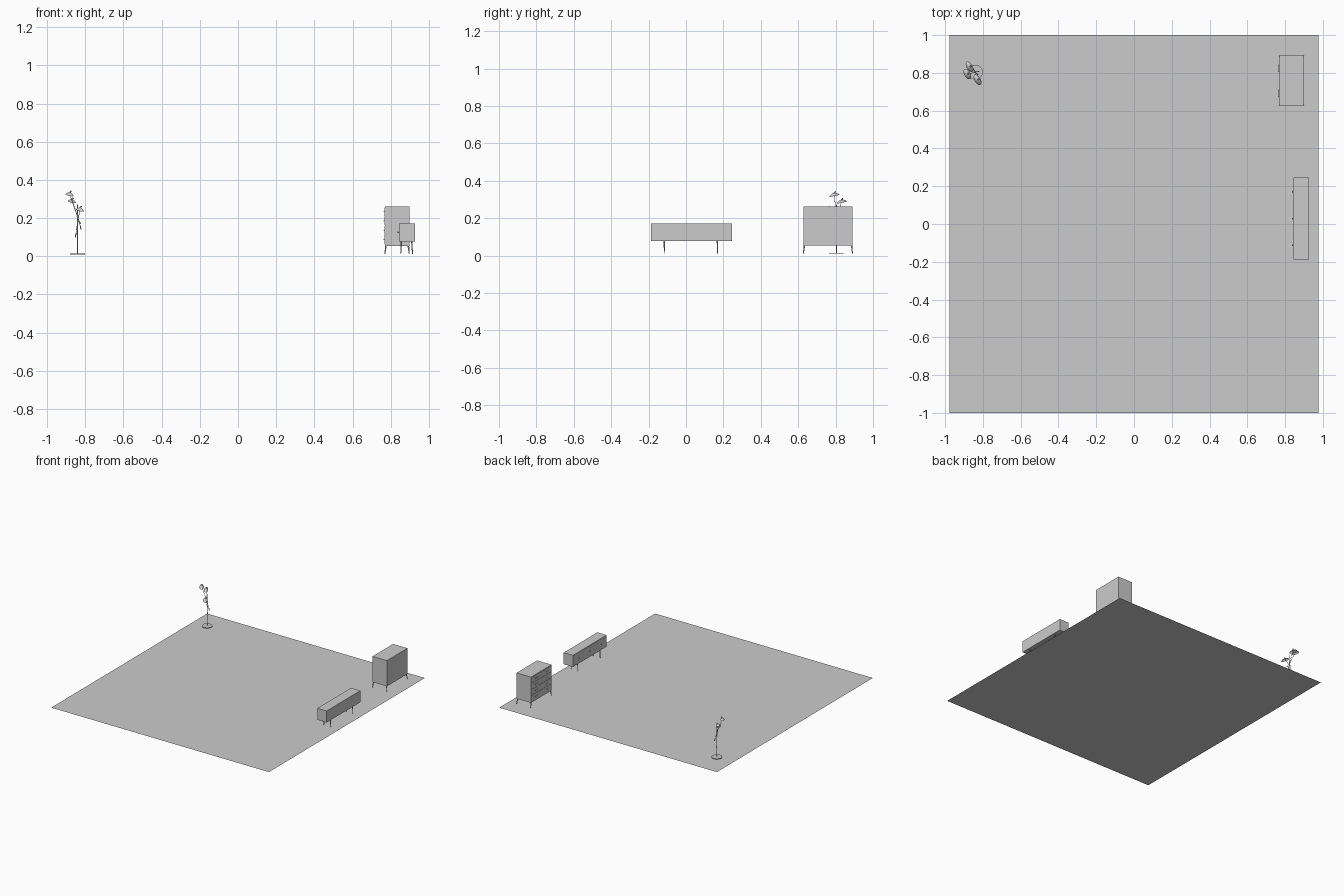
import bpy, math
from mathutils import Vector

if "Cube" in bpy.data.objects:
    bpy.data.objects.remove(bpy.data.objects["Cube"])

FOOT = 0.012


def box(name, x0, x1, y0, y1, z0, z1):
    bpy.ops.mesh.primitive_cube_add(size=1, location=((x0+x1)/2, (y0+y1)/2, (z0+z1)/2))
    o = bpy.context.object
    o.name = name
    o.scale = (x1-x0, y1-y0, z1-z0)
    bpy.ops.object.transform_apply(location=False, rotation=False, scale=True)
    return o


def rod(name, a, b, r1, r2=None, sides=12):
    a, b = Vector(a), Vector(b)
    d = b - a
    bpy.ops.mesh.primitive_cone_add(vertices=sides, radius1=r1, radius2=r1 if r2 is None else r2,
                                    depth=d.length, location=(a+b)/2)
    o = bpy.context.object
    o.name = name
    o.rotation_euler = d.to_track_quat('Z', 'Y').to_euler()
    bpy.ops.object.shade_smooth_by_angle()
    return o


# Floor
bpy.ops.mesh.primitive_plane_add(size=2)
floor = bpy.context.object
floor.name = "floor"
floor.scale = (0.978, 1, 1)

# Chest of drawers: carcass, base rails, splayed legs
cx0, cx1, cy0, cy1, cz0, cz1 = 0.769, 0.898, 0.627, 0.891, 0.06, 0.262
box("chest_body", cx0, cx1, cy0, cy1, cz0, cz1)
for y in (cy0, cy1 - 0.006):
    box("chest_side_rail", cx0, cx1, y, y + 0.006, 0.053, cz0)
for x in (cx0, cx1 - 0.006):
    box("chest_long_rail", x, x + 0.006, cy0 + 0.006, cy1 - 0.006, 0.053, cz0)
for x, sx in ((cx0, 1), (cx1, -1)):
    for y, sy in ((cy0, 1), (cy1, -1)):
        rod("chest_leg", (x + 0.001*sx, y + 0.001*sy, FOOT),
            (x + 0.006*sx, y + 0.006*sy, cz0), 0.002, 0.005)

# Four drawer fronts with two pulls each
pitch = (cz1 - cz0 - 0.008) / 4
for i in range(4):
    z = cz0 + 0.004 + i*pitch
    box("chest_drawer", cx0 - 0.002, cx0, cy0 + 0.005, cy1 - 0.005, z + 0.0015, z + pitch - 0.0015)
    for f in (0.25, 0.75):
        y = cy0 + f*(cy1 - cy0)
        zc = z + pitch/2
        box("chest_pull", cx0 - 0.007, cx0 - 0.005, y - 0.02, y + 0.02, zc - 0.002, zc + 0.002)
        for s in (-0.016, 0.016):
            rod("chest_pull_post", (cx0 - 0.005, y + s, zc), (cx0 - 0.002, y + s, zc), 0.0015, sides=8)

# Low console: carcass, three fronts, knobs, legs
bx0, bx1, by0, by1, bz0, bz1 = 0.844, 0.927, -0.187, 0.245, 0.078, 0.172
box("console_body", bx0, bx1, by0, by1, bz0, bz1)
w = (by1 - by0 - 0.008) / 3
for i in range(3):
    y = by0 + 0.004 + i*w
    box("console_front", bx0 - 0.0015, bx0, y + 0.0015, y + w - 0.0015, bz0 + 0.005, bz1 - 0.005)
    zc = (bz0 + bz1)/2
    rod("console_knob", (bx0 - 0.007, y + w/2, zc), (bx0 - 0.001, y + w/2, zc), 0.004, 0.003)
for x, s in ((0.853, 1), (0.914, -1)):
    for y in (-0.116, 0.168):
        rod("console_leg", (x, y, FOOT), (x + 0.003*s, y, bz0), 0.002, 0.004)

# Floor lamp: base disc and pole
lx, ly = -0.84, 0.804
rod("lamp_base", (lx, ly, 0.010), (lx, ly, 0.014), 0.039, sides=32)
rod("lamp_pole", (lx, ly, 0.012), (lx, ly, 0.27), 0.0025)

# Three arms crossing the pole, each with a flattened shade and a counterweight
arms = [((-0.882, 0.793, 0.325), (-0.822, 0.808, 0.14), 0.21),
        ((-0.870, 0.832, 0.289), (-0.826, 0.790, 0.17), 0.205),
        ((-0.828, 0.763, 0.245), (-0.852, 0.824, 0.10), 0.18)]
profile = [(0.2, 0.010), (0.45, 0.007), (0.8, 0.002), (1.0, -0.005)]
N = 24
for head, tail, zj in arms:
    joint = (lx, ly, zj)
    rod("lamp_arm", head, joint, 0.0015, sides=8)
    rod("lamp_arm_lower", joint, tail, 0.0015, sides=8)
    rod("lamp_counterweight", tail, Vector(tail) + (Vector(joint) - Vector(tail))*0.25, 0.003, sides=10)
    bpy.ops.mesh.primitive_uv_sphere_add(segments=12, ring_count=8, radius=0.005, location=joint)
    bpy.context.object.name = "lamp_joint"
    bpy.ops.object.shade_smooth_by_angle()
    verts = [(0.031*r*math.cos(2*math.pi*k/N), 0.016*r*math.sin(2*math.pi*k/N), z)
             for r, z in profile for k in range(N)]
    faces = [(j*N+k, (j+1)*N+k, (j+1)*N+(k+1) % N, j*N+(k+1) % N)
             for j in range(len(profile)-1) for k in range(N)]
    faces.append(tuple(range(N)))
    me = bpy.data.meshes.new("lamp_shade")
    me.from_pydata(verts, [], faces)
    shade = bpy.data.objects.new("lamp_shade", me)
    bpy.context.collection.objects.link(shade)
    shade.location = head
    shade.rotation_euler = (0, 0.2, math.radians(-60))
    for p in me.polygons:
        p.use_smooth = True
    h = Vector(head)
    rod("lamp_shade_neck", h + Vector((0, 0, 0.008)), h + Vector((0.008, 0.006, 0.017)), 0.0045, 0.003)
